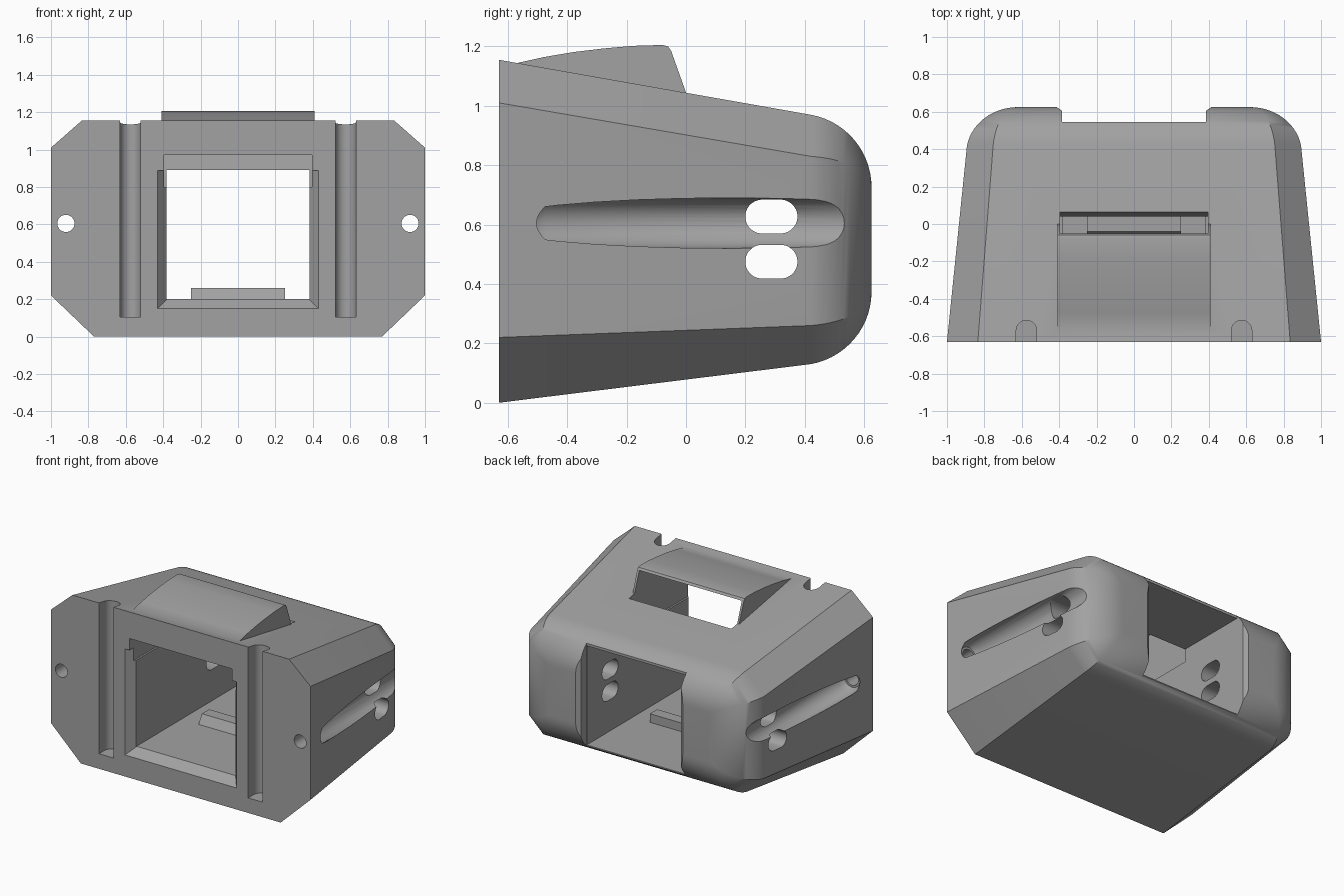
import bpy, bmesh, math

if "Cube" in bpy.data.objects:
    bpy.data.objects.remove(bpy.data.objects["Cube"])

grey = bpy.data.materials.new("mid grey")
grey.diffuse_color = (0.36, 0.36, 0.36, 1)
grey.use_nodes = True
grey.node_tree.nodes["Principled BSDF"].inputs["Base Color"].default_value = grey.diffuse_color


def make(name, rings, smooth=False):
    """Solid lofted through equal-length rings of points, capped at both ends."""
    bm = bmesh.new()
    loops = [[bm.verts.new(p) for p in r] for r in rings]
    n = len(loops[0])
    for a, b in zip(loops, loops[1:]):
        for i in range(n):
            j = (i + 1) % n
            bm.faces.new((a[i], a[j], b[j], b[i]))
    bm.faces.new(loops[0])
    bm.faces.new(loops[-1])
    bmesh.ops.recalc_face_normals(bm, faces=bm.faces)
    me = bpy.data.meshes.new(name)
    bm.to_mesh(me)
    bm.free()
    ob = bpy.data.objects.new(name, me)
    bpy.context.collection.objects.link(ob)
    me.materials.append(grey)
    return ob


def extrude_x(name, yz, x0, x1):
    return make(name, [[(x, y, z) for y, z in yz] for x in (x0, x1)])


def extrude_z(name, xy, z0, z1):
    return make(name, [[(x, y, z) for x, y in xy] for z in (z0, z1)])


def rod_y(name, x, z, stations, n=32):
    """Round rod along y through (y, radius) stations."""
    ang = [2 * math.pi * i / n for i in range(n)]
    return make(name, [[(x + r * math.cos(a), y, z + r * math.sin(a)) for a in ang]
                       for y, r in stations])


def combine(target, other, op):
    mod = target.modifiers.new(op, 'BOOLEAN')
    mod.operation, mod.object, mod.solver = op, other, 'EXACT'
    dg = bpy.context.evaluated_depsgraph_get()
    me = bpy.data.meshes.new_from_object(target.evaluated_get(dg))
    target.modifiers.clear()
    target.data = me
    bpy.data.objects.remove(other)


def section(y, top, bot, side, up, lo):
    """Eight-sided cross-section; up and lo are (dx, dz) chamfer sizes."""
    half = [(side - lo[0], bot), (side, bot + lo[1]), (side, top - up[1]), (side - up[0], top)]
    return [(x, y, z) for x, z in half] + [(-x, y, z) for x, z in reversed(half)]


# Body: tapered octagonal shell with a rounded back
R, t0 = 0.248, math.radians(10)
rings = [section(-0.63, 1.155, 0.0, 1.0, (0.165, 0.145), (0.23, 0.22))]
for k in range(15):
    t = t0 + (math.pi / 2 - t0) * k / 14
    d = R * (math.cos(t0) - math.cos(t))
    s = max(0.06, 1 - 0.586 * d / 0.138)
    rings.append(section(0.377 + R * math.sin(t), 0.97 - d, 0.13 + d, 0.893 - 1.12 * d,
                         (0.14 * s, 0.14 * s), (0.135 * s, 0.13 * s)))
body = make("body", rings)

# Hood: curved cover over the top hatch
hood = extrude_x("hood", [(-0.57, 1.0), (-0.57, 1.144), (-0.48, 1.164), (-0.38, 1.181),
                          (-0.28, 1.193), (-0.18, 1.202), (-0.08, 1.205), (-0.06, 1.2),
                          (-0.05, 1.185), (0.0, 1.045), (0.0, 1.0)], -0.41, 0.41)
combine(body, hood, 'UNION')

# Main chamber and flared front opening
combine(body, extrude_x("chamber", [(-0.8, 0.2), (0.8, 0.2), (0.8, 0.89), (-0.8, 0.89)],
                        -0.383, 0.383), 'DIFFERENCE')
flare = make("flare", [[(-w, y, b), (w, y, b), (w, y, 0.889), (-w, y, 0.889)]
                       for y, w, b in ((-0.69, 0.48, 0.1), (-0.57, 0.38, 0.2))])
combine(body, flare, 'DIFFERENCE')

# Hatch passage from the front opening to the back of the hood
hatch = extrude_x("hatch", [(-0.8, 0.8), (-0.8, 0.97), (-0.6, 0.97), (-0.45, 1.1),
                            (-0.3, 1.165), (-0.1, 1.185), (0.02, 1.185), (0.068, 1.06),
                            (0.04, 0.885), (0.04, 0.8)], -0.395, 0.395)
combine(body, hatch, 'DIFFERENCE')

# Back opening between the two rounded pillars
gap = [(0.385, 0.545), (0.385, 0.605), (0.428, 0.636), (0.428, 0.8)]
combine(body, extrude_z("gap", gap + [(-x, y) for x, y in reversed(gap)], -0.2, 1.4), 'DIFFERENCE')

# Matched cuts on both sides
for s in (-1, 1):
    # Vertical front groove
    arc = [math.pi * i / 16 for i in range(17)]
    groove = [(s * 0.575 + 0.055 * math.cos(a), -0.57 + 0.055 * math.sin(a)) for a in arc]
    groove += [(s * 0.575 - 0.055, -0.8), (s * 0.575 + 0.055, -0.8)]
    combine(body, extrude_z("groove", groove, 0.105, 1.4), 'DIFFERENCE')
    # Screw hole and long side channel
    combine(body, rod_y("screw_hole", s * 0.92, 0.605, [(-0.8, 0.046), (-0.4, 0.046)]), 'DIFFERENCE')
    combine(body, rod_y("channel", s * 0.92, 0.605, [(-0.515, 0.06), (-0.475, 0.085), (0.9, 0.085)]),
            'DIFFERENCE')
    # Pair of oval strap holes
    for z in (0.627, 0.475):
        oval = []
        for i in range(32):
            a = 2 * math.pi * (i + 0.5) / 32
            oval.append((0.2875 + math.copysign(0.031, math.cos(a)) + 0.057 * math.cos(a),
                         z + 0.057 * math.sin(a)))
        combine(body, extrude_x("oval", oval, s * 0.3, s * 1.2), 'DIFFERENCE')

# Small ramped stop on the chamber floor
stop = extrude_x("floor_stop", [(-0.08, 0.195), (-0.04, 0.26), (0.04, 0.26), (0.04, 0.195)], -0.25, 0.25)

# Smooth curves, crisp edges
for ob in (body, stop):
    bpy.ops.object.select_all(action='DESELECT')
    ob.select_set(True)
    bpy.context.view_layer.objects.active = ob
    bpy.ops.object.shade_smooth_by_angle(angle=math.radians(32))
